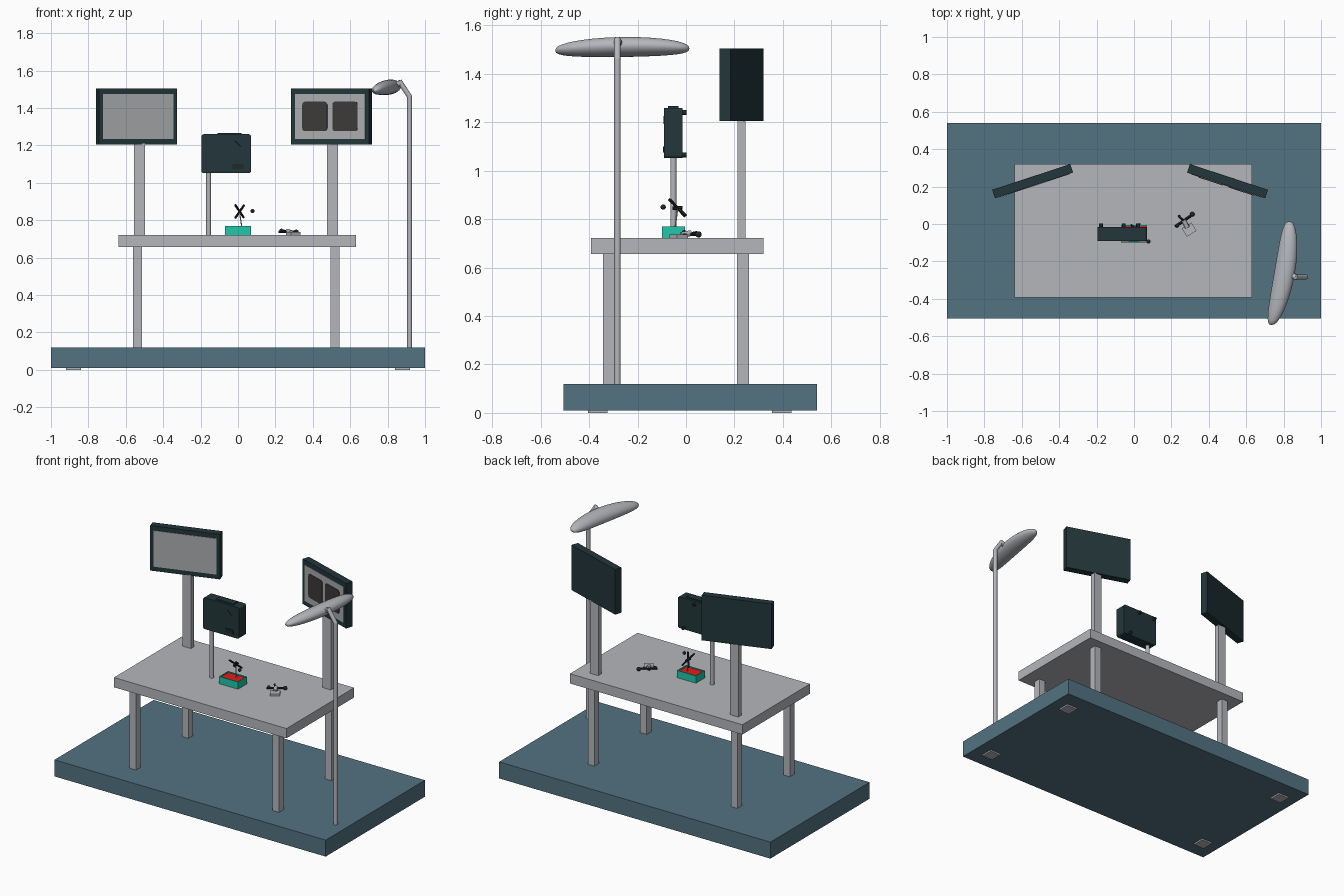
import bpy, bmesh, math
from mathutils import Vector, Matrix

cube = bpy.data.objects.get("Cube")
if cube:
    bpy.data.objects.remove(cube)


def material(name, r, g, b):
    m = bpy.data.materials.new(name)
    m.use_nodes = True
    m.diffuse_color = (r, g, b, 1)
    m.node_tree.nodes["Principled BSDF"].inputs["Base Color"].default_value = (r, g, b, 1)
    return m


BLUE = material("slate_blue", 0.085, 0.17, 0.22)
GREY = material("light_grey", 0.46, 0.47, 0.50)
DARK = material("dark_teal", 0.016, 0.037, 0.043)
SCREEN = material("screen_grey", 0.40, 0.41, 0.42)
WINDOW = material("charcoal", 0.045, 0.043, 0.04)
GREEN = material("turquoise", 0.014, 0.58, 0.40)
RED = material("red", 0.8, 0.01, 0.01)
BLACK = material("near_black", 0.015, 0.02, 0.022)


def finish(name, bm, mat, smooth=False, matrix=None):
    bmesh.ops.recalc_face_normals(bm, faces=bm.faces)
    me = bpy.data.meshes.new(name)
    bm.to_mesh(me)
    bm.free()
    me.materials.append(mat)
    ob = bpy.data.objects.new(name, me)
    bpy.context.collection.objects.link(ob)
    if matrix:
        ob.matrix_world = matrix
    if smooth:
        bpy.ops.object.select_all(action='DESELECT')
        ob.select_set(True)
        bpy.context.view_layer.objects.active = ob
        bpy.ops.object.shade_smooth_by_angle(angle=math.radians(40))
    return ob


def box(name, x, y, z, mat, matrix=None, round_y=0):
    """Box from three (low, high) ranges; round_y rounds the edges along y."""
    bm = bmesh.new()
    bmesh.ops.create_cube(bm, size=1)
    for v in bm.verts:
        v.co = [r[0] if c < 0 else r[1] for c, r in zip(v.co, (x, y, z))]
    if round_y:
        edges = [e for e in bm.edges
                 if abs((e.verts[0].co - e.verts[1].co).normalized().y) > 0.9]
        bmesh.ops.bevel(bm, geom=edges, offset=round_y, segments=4,
                        profile=0.5, affect='EDGES')
    return finish(name, bm, mat, matrix=matrix)


def rod(name, a, b, radius, mat, sides=16):
    a, b = Vector(a), Vector(b)
    bm = bmesh.new()
    turn = (b - a).to_track_quat('Z', 'Y').to_matrix().to_4x4()
    bmesh.ops.create_cone(bm, cap_ends=True, segments=sides, radius1=radius, radius2=radius,
                          depth=(b - a).length, matrix=Matrix.Translation((a + b) / 2) @ turn)
    return finish(name, bm, mat, True)


def ball(name, centre, radius, mat):
    bm = bmesh.new()
    bmesh.ops.create_uvsphere(bm, u_segments=12, v_segments=8, radius=radius,
                              matrix=Matrix.Translation(centre))
    return finish(name, bm, mat, True)


# Platform with four pads
box("platform", (-1, 1), (-0.505, 0.54), (0.01, 0.12), BLUE)
for x in (-0.88, 0.88):
    for y in (-0.365, 0.395):
        box("foot_pad", (x - 0.04, x + 0.04), (y - 0.04, y + 0.04), (0, 0.01), GREY)

# Table
box("table_top", (-0.64, 0.632), (-0.392, 0.32), (0.657, 0.722), GREY)
for x in (-0.537, 0.518):
    for y in (-0.317, 0.235):
        box("table_leg", (x - 0.024, x + 0.024), (y - 0.025, y + 0.025), (0.12, 0.657), GREY)

# Two angled monitors on posts
for side, cx, px in (("right", -0.542, -0.527), ("left", 0.5, 0.505)):
    sign = 1 if side == "right" else -1
    box(side + "_monitor_post", (px - 0.03, px + 0.03), (0.213, 0.245), (0.722, 1.21), GREY)
    place = Matrix.Translation((cx, 0.229, 1.355)) @ Matrix.Rotation(sign * 0.318, 4, 'Z')
    box(side + "_monitor", (-0.22, 0.22), (-0.024, 0.024), (-0.15, 0.15), DARK, place)
    box(side + "_screen", (-0.198, 0.198), (-0.027, -0.022), (-0.12, 0.12), SCREEN, place)
    if side == "left":
        for wx in (-0.085, 0.085):
            box("screen_window", (wx - 0.07, wx + 0.07), (-0.03, -0.025),
                (-0.079, 0.079), WINDOW, place, 0.015)

# Control unit on a thin pole
rod("unit_pole", (-0.157, -0.052, 0.722), (-0.157, -0.052, 1.06), 0.013, GREY)
box("control_unit", (-0.195, 0.07), (-0.09, -0.015), (1.052, 1.26), DARK, round_y=0.012)
box("unit_top_plate", (-0.11, 0.02), (-0.075, -0.03), (1.258, 1.267), DARK)
box("unit_slot", (-0.03, 0.03), (-0.094, -0.088), (1.075, 1.1), BLACK)
rod("unit_mark", (-0.015, -0.091, 1.225), (0.015, -0.091, 1.195), 0.002, BLACK, 6)
for x, z in ((-0.177, 1.24), (-0.055, 1.24), (0.022, 1.065)):
    rod("unit_knob", (x, -0.016, z), (x, 0.003, z), 0.01, BLACK)

# Tray with red filling
box("tray_floor", (-0.07, 0.07), (-0.1, -0.005), (0.722, 0.735), GREEN)
for y in (-0.1, -0.012):
    box("tray_long_wall", (-0.07, 0.07), (y, y + 0.007), (0.73, 0.77), GREEN)
for x in (-0.07, 0.063):
    box("tray_short_wall", (x, x + 0.007), (-0.093, -0.012), (0.73, 0.77), GREEN)
box("tray_filling", (-0.063, 0.063), (-0.093, -0.012), (0.735, 0.764), RED)

# Crossed handle tool standing over the tray
rod("tool_stem", (0.02, -0.045, 0.764), (0.008, -0.035, 0.845), 0.003, GREY, 8)
rod("tool_arm", (-0.015, -0.07, 0.882), (0.03, 0.0, 0.815), 0.006, BLACK, 8)
rod("tool_arm", (-0.015, -0.005, 0.812), (0.032, -0.065, 0.88), 0.006, BLACK, 8)
rod("tool_hub", (0.008, -0.055, 0.845), (0.01, -0.015, 0.847), 0.008, BLACK, 8)
ball("tool_ball", (0.078, -0.094, 0.85), 0.011, BLACK)

# Second tool lying on the table
lying = Matrix.Translation((0.295, -0.03, 0)) @ Matrix.Rotation(0.55, 4, 'Z')
box("lying_tool_block", (-0.03, 0.03), (-0.026, 0.026), (0.722, 0.736), GREY, lying)
rod("lying_tool_neck", (0.285, -0.02, 0.735), (0.265, 0.02, 0.742), 0.012, GREY)
rod("lying_tool_handle", (0.22, -0.015, 0.738), (0.315, 0.052, 0.738), 0.007, BLACK, 8)
rod("lying_tool_arm", (0.238, 0.045, 0.745), (0.292, -0.01, 0.735), 0.006, BLACK, 8)
ball("lying_tool_ball", (0.312, 0.052, 0.737), 0.013, BLACK)
ball("lying_tool_knob", (0.232, -0.008, 0.745), 0.01, BLACK)

# Lamp pole with bent arm
rod("lamp_pole", (0.918, -0.283, 0.12), (0.918, -0.283, 1.46), 0.0135, GREY)
ball("lamp_elbow", (0.918, -0.283, 1.46), 0.0137, GREY)
rod("lamp_arm", (0.918, -0.283, 1.46), (0.862, -0.283, 1.545), 0.0135, GREY)
rod("lamp_mount", (0.87, -0.283, 1.535), (0.81, -0.27, 1.51), 0.016, GREY)

# Long bowed lamp head, flatter below
bm = bmesh.new()
bmesh.ops.create_uvsphere(bm, u_segments=24, v_segments=20, radius=1,
                          matrix=Matrix.Rotation(math.pi / 2, 4, 'X'))
tilt = Matrix.Rotation(-0.3, 3, 'Y')
for v in bm.verts:
    t = v.co.y
    # Blunt ends: widen the rings away from the middle
    fat = 1 / max(0.35, (1 - t * t) ** 0.12) if abs(t) < 0.999 else 1
    section = tilt @ Vector((v.co.x * 0.057 * fat, 0, v.co.z * (0.043 if v.co.z > 0 else 0.036) * fat))
    bow = Vector((0.805 + 0.047 * t - 0.022 * t * t, -0.263 + 0.277 * t,
                  1.508 + 0.004 * t - 0.008 * t * t))
    v.co = bow + section
finish("lamp_head", bm, GREY, True)
